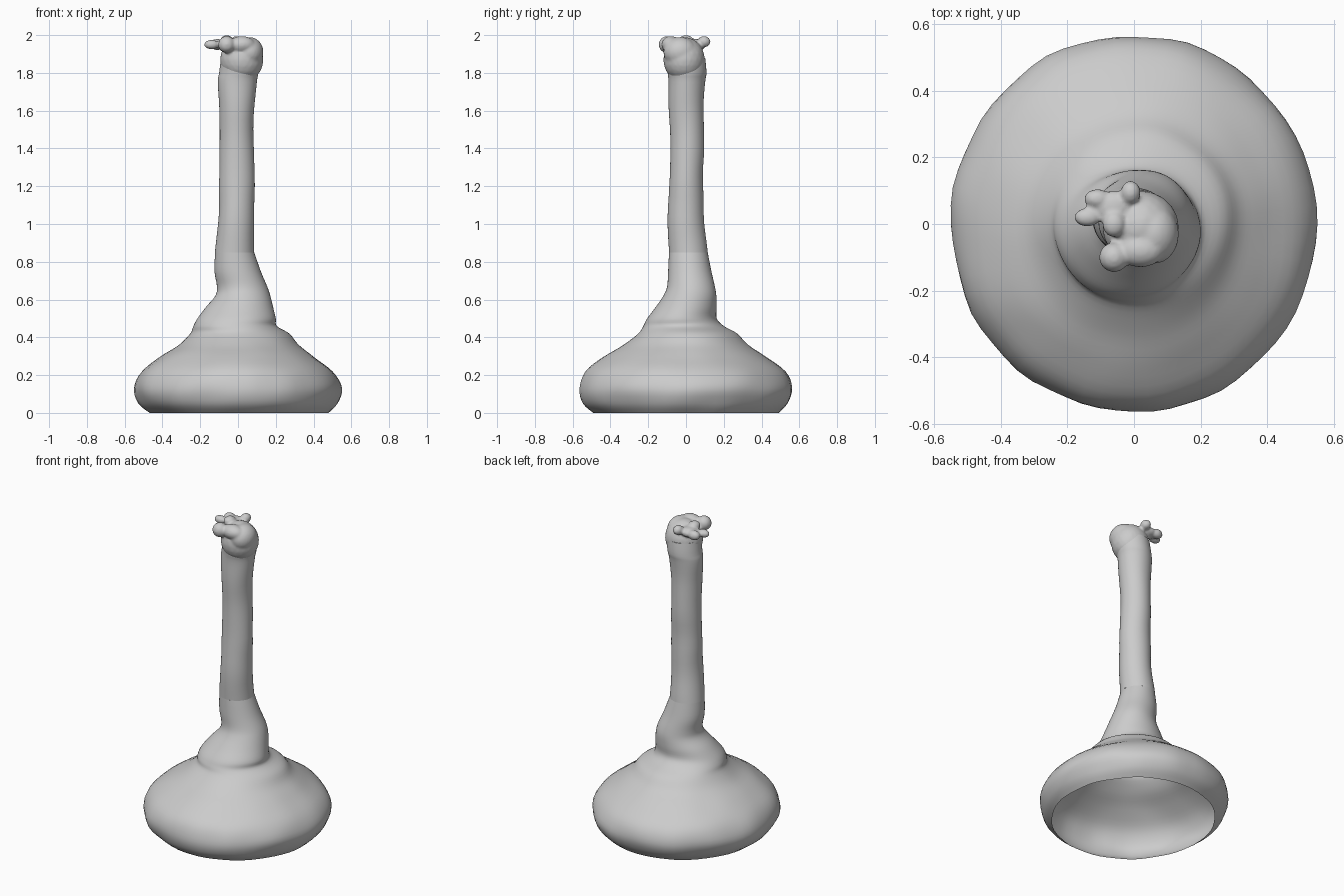
import bpy, bmesh
from math import sin, cos, tau, radians
from mathutils import Vector, noise

cube = bpy.data.objects.get("Cube")
if cube:
    bpy.data.objects.remove(cube)

grey = bpy.data.materials.new("plain grey")
grey.use_nodes = True
grey.diffuse_color = (0.6, 0.6, 0.6, 1)
grey.node_tree.nodes["Principled BSDF"].inputs["Base Color"].default_value = grey.diffuse_color


def add_object(name, bm):
    mesh = bpy.data.meshes.new(name)
    bm.to_mesh(mesh)
    bm.free()
    mesh.materials.append(grey)
    obj = bpy.data.objects.new(name, mesh)
    bpy.context.collection.objects.link(obj)
    return obj


def smooth(obj, degrees):
    bpy.ops.object.select_all(action="DESELECT")
    obj.select_set(True)
    bpy.context.view_layer.objects.active = obj
    bpy.ops.object.shade_smooth_by_angle(angle=radians(degrees))


def spline(a, b, c, d, t):
    return b + (c - a) * (t / 2) + (a * 2 - b * 5 + c * 4 - d) * (t * t / 2) \
        + (b * 3 - a - c * 3 + d) * (t ** 3 / 2)


def loft(name, outline, segments=64, steps=4, wobble=0.01):
    """Skin of off-centre oval rings, open at the bottom and closed on top."""
    stations = [Vector(s) for s in outline]
    padded = [stations[0]] + stations + [stations[-1]]
    rings = [spline(*padded[i:i + 4], k / steps)
             for i in range(len(stations) - 1) for k in range(steps)]
    rings.append(stations[-1])
    bm = bmesh.new()
    previous = None
    for z, left, right, front, back in rings:
        ring = []
        for k in range(segments):
            a = tau * k / segments
            x = (left + right) / 2 + (right - left) / 2 * cos(a)
            y = (front + back) / 2 + (back - front) / 2 * sin(a)
            bump = 1 + wobble * noise.noise(Vector((x, y, z)) * 6) * 2
            ring.append(bm.verts.new((x * bump, y * bump, z)))
        if previous:
            for k in range(segments):
                n = (k + 1) % segments
                bm.faces.new((previous[k], previous[n], ring[n], ring[k]))
        previous = ring
    bm.faces.new(previous)
    return add_object(name, bm)


# Hollow bulbous base: height, then x and y extents
base = loft("bulbous_base", [
    (0.00, -0.47, 0.48, -0.49, 0.49),
    (0.05, -0.525, 0.525, -0.545, 0.54),
    (0.13, -0.55, 0.55, -0.565, 0.565),
    (0.22, -0.51, 0.50, -0.53, 0.53),
    (0.30, -0.41, 0.40, -0.43, 0.42),
    (0.36, -0.31, 0.32, -0.33, 0.33),
    (0.42, -0.25, 0.27, -0.25, 0.27),
    (0.46, -0.235, 0.205, -0.225, 0.20),
    (0.50, -0.215, 0.20, -0.205, 0.163),
    (0.56, -0.17, 0.187, -0.16, 0.163),
    (0.62, -0.12, 0.172, -0.12, 0.16),
    (0.67, -0.112, 0.155, -0.10, 0.152),
    (0.75, -0.125, 0.12, -0.095, 0.135),
    (0.85, -0.12, 0.085, -0.09, 0.115),
])
smooth(base, 60)

# Long neck
neck = loft("neck", [
    (0.85, -0.12, 0.085, -0.09, 0.115),
    (1.00, -0.105, 0.085, -0.095, 0.10),
    (1.20, -0.10, 0.09, -0.09, 0.09),
    (1.40, -0.095, 0.085, -0.08, 0.095),
    (1.60, -0.095, 0.085, -0.09, 0.095),
    (1.75, -0.105, 0.10, -0.095, 0.10),
    (1.80, -0.10, 0.11, -0.10, 0.105),
    (1.88, -0.09, 0.12, -0.11, 0.10),
], wobble=0.03)
smooth(neck, 60)

# Lumpy head: centre and radii of each lobe, fused into one skin
lobes = [
    ((0.02, -0.01, 1.87), (0.115, 0.11, 0.12)),
    ((0.06, -0.03, 1.91), (0.075, 0.09, 0.08)),
    ((-0.06, -0.10, 1.95), (0.045, 0.045, 0.045)),
    ((0.02, -0.08, 1.95), (0.07, 0.05, 0.045)),
    ((-0.14, 0.02, 1.95), (0.04, 0.028, 0.025)),
    ((-0.11, 0.075, 1.95), (0.04, 0.03, 0.03)),
    ((-0.06, 0.05, 1.95), (0.06, 0.05, 0.03)),
    ((-0.01, 0.095, 1.965), (0.03, 0.035, 0.03)),
    ((-0.06, 0.0, 1.97), (0.035, 0.04, 0.03)),
]
bm = bmesh.new()
for centre, radii in lobes:
    ball = bmesh.ops.create_icosphere(bm, subdivisions=3, radius=1)["verts"]
    bmesh.ops.scale(bm, vec=radii, verts=ball)
    bmesh.ops.translate(bm, vec=centre, verts=ball)
head = add_object("lumpy_head", bm)
remesh = head.modifiers.new("fuse", "REMESH")
remesh.mode = "VOXEL"
remesh.voxel_size = 0.008
remesh.use_smooth_shade = True
soften = head.modifiers.new("soften", "SMOOTH")
soften.iterations = 3
smooth(head, 60)
